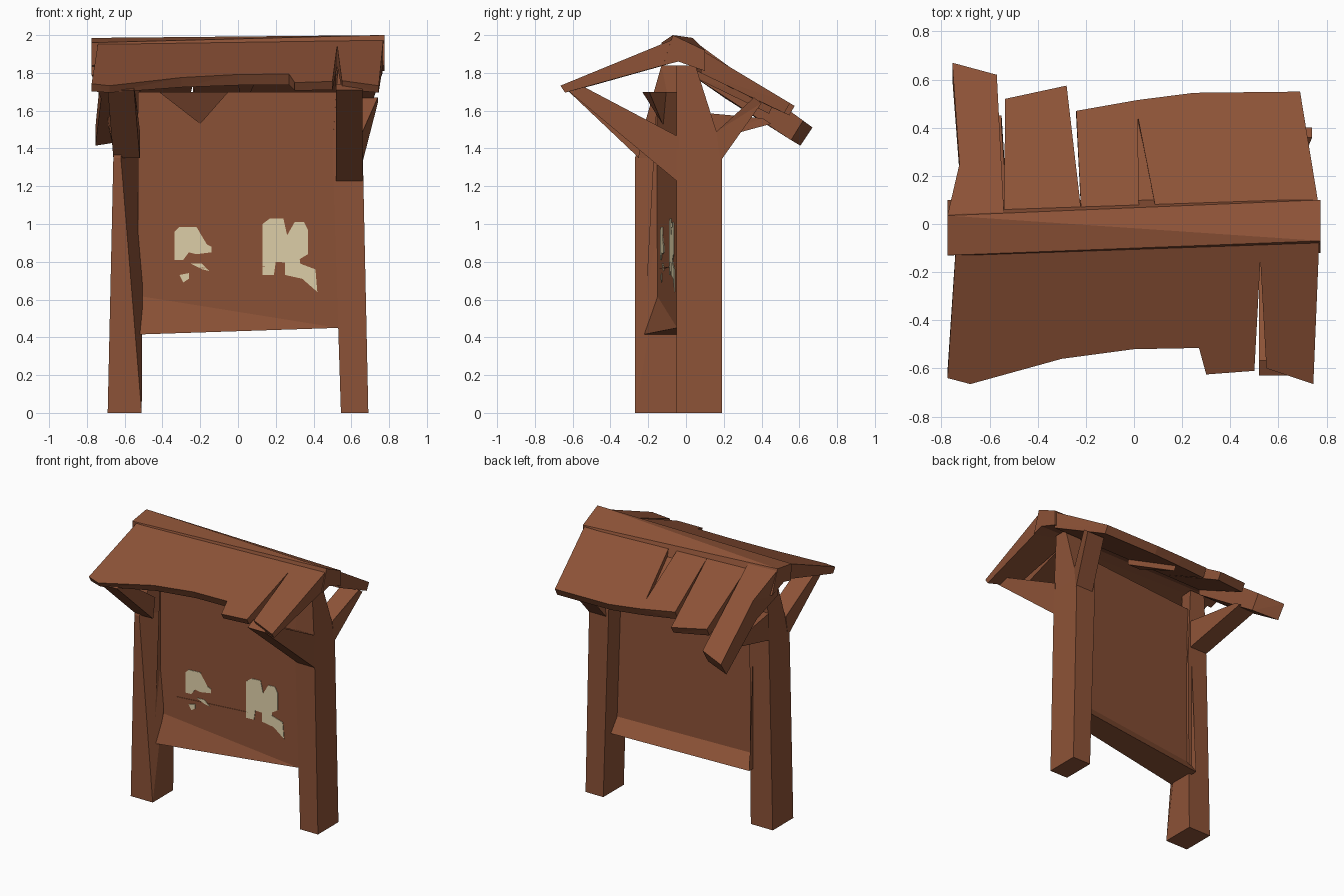
import bpy
import bmesh

default_cube = bpy.data.objects.get("Cube")
if default_cube:
    bpy.data.objects.remove(default_cube, do_unlink=True)


def make_material(name, color):
    material = bpy.data.materials.new(name)
    material.use_nodes = True
    material.diffuse_color = (*color, 1)
    shader = material.node_tree.nodes["Principled BSDF"]
    shader.inputs["Base Color"].default_value = (*color, 1)
    return material


wood = make_material("weathered_wood", (0.265, 0.085, 0.038))
paper = make_material("faded_paper", (0.75, 0.64, 0.4))


def loft(name, rings, material=wood):
    """Join matching rings of points into a closed, flat-shaded solid."""
    bm = bmesh.new()
    loops = [[bm.verts.new(point) for point in ring] for ring in rings]
    for lower, upper in zip(loops, loops[1:]):
        for i in range(len(lower)):
            bm.faces.new((lower[i - 1], lower[i], upper[i], upper[i - 1]))
    bm.faces.new(loops[0])
    bm.faces.new(loops[-1])
    bmesh.ops.triangulate(bm, faces=bm.faces[:])
    bmesh.ops.recalc_face_normals(bm, faces=bm.faces[:])
    mesh = bpy.data.meshes.new(name)
    bm.to_mesh(mesh)
    bm.free()
    mesh.materials.append(material)
    obj = bpy.data.objects.new(name, mesh)
    bpy.context.collection.objects.link(obj)


def post(name, side, foot, front, back, peak, shoulder, chamfer):
    """Leaning post that narrows in depth from its shoulder to a peak."""
    def ring(outer, inner, inner_front, y_front, y_back, z):
        return [(side * outer, y_front, z), (side * inner_front, y_front, z),
                (side * inner, y_back, z), (side * outer, y_back, z)]

    loft(name, [
        ring(0.69, foot, foot, front, back, 0),
        ring(0.66, 0.5, 0.5 + chamfer, front, back, shoulder),
        ring(0.64, 0.52, 0.53, peak - 0.05, peak + 0.05, 1.84)])


post("left_post", 1, foot=0.545, front=-0.05, back=0.19, peak=0, shoulder=1.4, chamfer=0)
post("right_post", -1, foot=0.51, front=-0.27, back=-0.03, peak=-0.08, shoulder=1.35,
     chamfer=0.12)


def brace(name, side, foot, head, depth, flare=0):
    """Slanted beam from a post (foot) out to an eave (head), both as (y, z)."""
    rings = []
    for (y, z), height, spread in ((foot, depth, 0), (head, 0.03, flare)):
        inner, outer = side * (0.52 + spread), side * (0.66 + spread)
        rings.append([(inner, y, z), (outer, y, z),
                      (outer, y * 0.9, z + height), (inner, y * 0.9, z + height)])
    loft(name, rings)


# Braces that carry the eaves
brace("left_front_brace", 1, foot=(-0.04, 1.22), head=(-0.63, 1.71), depth=0.24)
brace("left_back_brace", 1, foot=(0.18, 1.33), head=(0.4, 1.64), depth=0.16, flare=0.08)
brace("right_front_brace", -1, foot=(-0.25, 1.35), head=(-0.63, 1.71), depth=0.15, flare=0.03)
brace("right_back_brace", -1, foot=(-0.03, 1.4), head=(0.45, 1.53), depth=0.2, flare=0.03)


def board_front(x):
    """Depth of the slightly turned board face."""
    return 0.1 * x - 0.1


def board_section(x, kick, bottom):
    """Board profile with a rail that flares out at the bottom."""
    front = board_front(x)
    back = front + 0.1
    return [(x, front, 1.7), (x, front, 0.62), (x, front - kick, bottom),
            (x, back + 0.07, bottom), (x, back, bottom + 0.1), (x, back, 1.7)]


loft("notice_board", [board_section(-0.53, kick=0.07, bottom=0.415),
                      board_section(0.53, kick=0, bottom=0.45)])


# Splinter that leans out from the board top
splinter = [(-0.42, 1.7), (-0.2, 1.53), (-0.05, 1.7)]
loft("board_splinter", [
    [(x, board_front(x) + 0.02, z) for x, z in splinter],
    [(x, board_front(x) - 0.5 * (z - 1.52), z) for x, z in splinter]])


# Thin crack across the board
def front_plate(name, outline, thickness, material):
    """Thin plate that lies on the board face, outlined in (x, z)."""
    loft(name, [[(x, board_front(x) - depth, z) for x, z in outline]
                for depth in (-thickness, thickness)], material)


front_plate("board_crack", [(-0.4, 0.765), (0.18, 0.775), (-0.1, 0.765)], 0.004, wood)

# Torn paper scraps on the board
front_plate("small_scrap", [
    (-0.335, 0.96), (-0.31, 0.985), (-0.22, 0.985), (-0.2, 0.91), (-0.14, 0.88),
    (-0.14, 0.85), (-0.22, 0.84), (-0.26, 0.85), (-0.29, 0.81), (-0.335, 0.81)],
    0.004, paper)
front_plate("scrap_strip", [
    (-0.25, 0.79), (-0.19, 0.79), (-0.15, 0.75), (-0.19, 0.76)], 0.004, paper)
front_plate("scrap_chip", [
    (-0.31, 0.73), (-0.26, 0.74), (-0.26, 0.71), (-0.29, 0.69)], 0.004, paper)
front_plate("large_scrap", [
    (0.13, 1), (0.17, 1.03), (0.24, 1.03), (0.26, 0.94), (0.28, 0.94), (0.3, 1.01),
    (0.35, 1.01), (0.37, 0.97), (0.37, 0.84), (0.32, 0.81), (0.33, 0.79), (0.41, 0.76),
    (0.42, 0.64), (0.34, 0.71), (0.25, 0.73), (0.25, 0.81), (0.2, 0.8), (0.19, 0.73),
    (0.13, 0.73)], 0.004, paper)


# Roof slabs
def roof_slab(name, outline, ridge, slope, thick=0.13, sunk=0):
    """Sloped slab from a plan outline, thinning from the ridge to the eave."""
    top, bottom = [], []
    for x, y in outline:
        z = ridge - slope * abs(y) - sunk
        thickness = thick - 0.14 * abs(y)
        top.append((x, y, z))
        bottom.append((x, y * (1 - thickness), z - thickness))
    loft(name, [bottom, top])


# Solid ridge cap, twisted from one end to the other
def cap_section(x, front, back):
    return [(x, *front), (x, *back), (x, 0.1, 1.81), (x, -0.04, 1.86), (x, -0.12, 1.84)]


loft("ridge_cap", [cap_section(-0.775, front=(-0.13, 1.96), back=(0.035, 1.985)),
                   cap_section(0.775, front=(-0.07, 2), back=(0.1, 1.92))])

# Front slope with a ragged eave, split by one tapered gap
front_pitch = {"ridge": 2.005, "slope": 0.41}
roof_slab("front_roof", [
    (-0.74, -0.1), (-0.775, -0.64), (-0.68, -0.665), (-0.3, -0.56), (0, -0.52),
    (0.27, -0.515), (0.3, -0.625), (0.5, -0.61), (0.525, -0.15), (0.53, -0.06)],
    **front_pitch)
roof_slab("front_end_plank", [
    (0.53, -0.06), (0.525, -0.15), (0.55, -0.6), (0.745, -0.665), (0.77, -0.06)],
    **front_pitch)

# Back slope made of loose planks; the end one droops
back_pitch = {"ridge": 1.97, "slope": 0.6}
roof_slab("back_end_plank", [
    (-0.775, 0.035), (-0.54, 0.04), (-0.57, 0.62), (-0.755, 0.67), (-0.725, 0.25)],
    ridge=2, slope=0.73, thick=0.19)
roof_slab("back_wide_plank", [
    (-0.54, 0.04), (-0.22, 0.06), (-0.28, 0.575), (-0.535, 0.52)], **back_pitch)
roof_slab("back_middle_plank", [
    (-0.22, 0.06), (0.02, 0.065), (0.015, 0.515), (-0.24, 0.47)], **back_pitch)
roof_slab("back_main_roof", [
    (0.09, 0.065), (0.765, 0.09), (0.69, 0.55), (0.25, 0.545), (0.015, 0.515),
    (0.015, 0.45)], **back_pitch)
roof_slab("back_gap_filler", [(0, 0.065), (0.1, 0.065), (0.015, 0.47)],
          sunk=0.04, **back_pitch)
